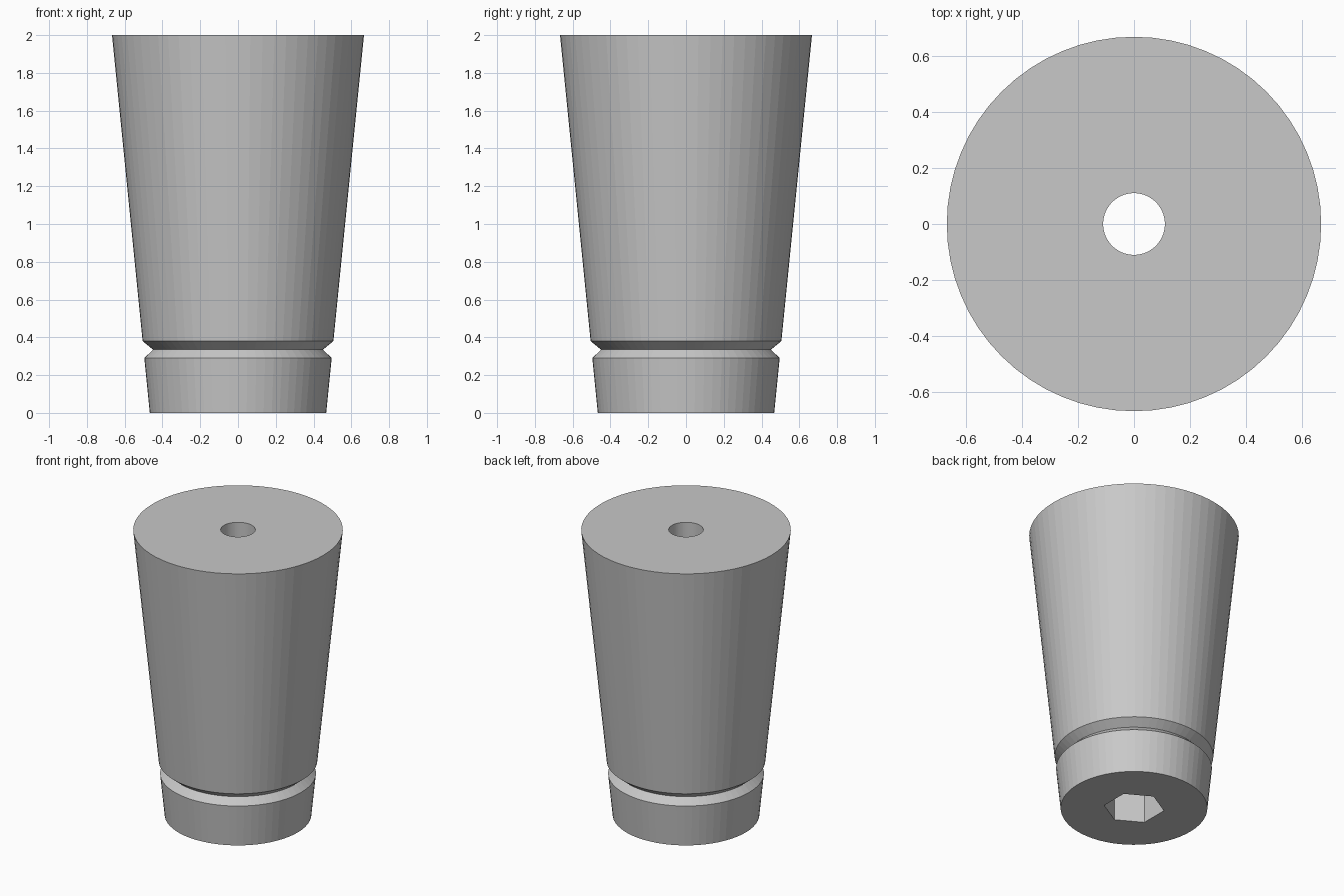
import bpy, bmesh
from math import pi, radians
from mathutils import Matrix

cube = bpy.data.objects.get("Cube")
if cube:
    bpy.data.objects.remove(cube, do_unlink=True)

SEGMENTS = 64
HOLE_RADIUS = 0.11
HEX_RADIUS = 0.193
HEX_DEPTH = 0.5

grey = bpy.data.materials.new("plain grey")
grey.use_nodes = True
colour = (0.58, 0.58, 0.58, 1)
grey.diffuse_color = colour
grey.node_tree.nodes["Principled BSDF"].inputs["Base Color"].default_value = colour


def make_object(name, bm):
    bmesh.ops.recalc_face_normals(bm, faces=bm.faces)
    mesh = bpy.data.meshes.new(name)
    bm.to_mesh(mesh)
    bm.free()
    mesh.materials.append(grey)
    obj = bpy.data.objects.new(name, mesh)
    bpy.context.collection.objects.link(obj)
    return obj


# Tapered leg with a V groove and a bolt hole, turned from a closed profile
profile = [(HOLE_RADIUS, 0), (0.467, 0), (0.496, 0.29), (0.45, 0.335),
           (0.505, 0.38), (0.667, 2), (HOLE_RADIUS, 2)]
bm = bmesh.new()
verts = [bm.verts.new((r, 0, z)) for r, z in profile]
edges = [bm.edges.new((v, verts[(i + 1) % len(verts)])) for i, v in enumerate(verts)]
bmesh.ops.spin(bm, geom=verts + edges, axis=(0, 0, 1), cent=(0, 0, 0),
               angle=2 * pi, steps=SEGMENTS, use_merge=True)
bmesh.ops.remove_doubles(bm, verts=bm.verts, dist=0.0001)
leg = make_object("tapered_leg", bm)

# Hexagonal bolt-head socket in the underside
bm = bmesh.new()
bmesh.ops.create_cone(bm, cap_ends=True, segments=6, radius1=HEX_RADIUS,
                      radius2=HEX_RADIUS, depth=2 * HEX_DEPTH)
# Points of the hexagon lie on the y axis
angle = radians(30) if any(abs(v.co.y) < 0.001 for v in bm.verts) else 0
bmesh.ops.rotate(bm, verts=bm.verts, matrix=Matrix.Rotation(angle, 3, "Z"))
cutter = make_object("hex_socket_cutter", bm)
cutter.hide_render = True

cut = leg.modifiers.new("hex socket", "BOOLEAN")
cut.operation = "DIFFERENCE"
cut.solver = "EXACT"
cut.object = cutter
bpy.context.view_layer.objects.active = leg
leg.select_set(True)
bpy.ops.object.modifier_apply(modifier=cut.name)
bpy.data.objects.remove(cutter, do_unlink=True)
